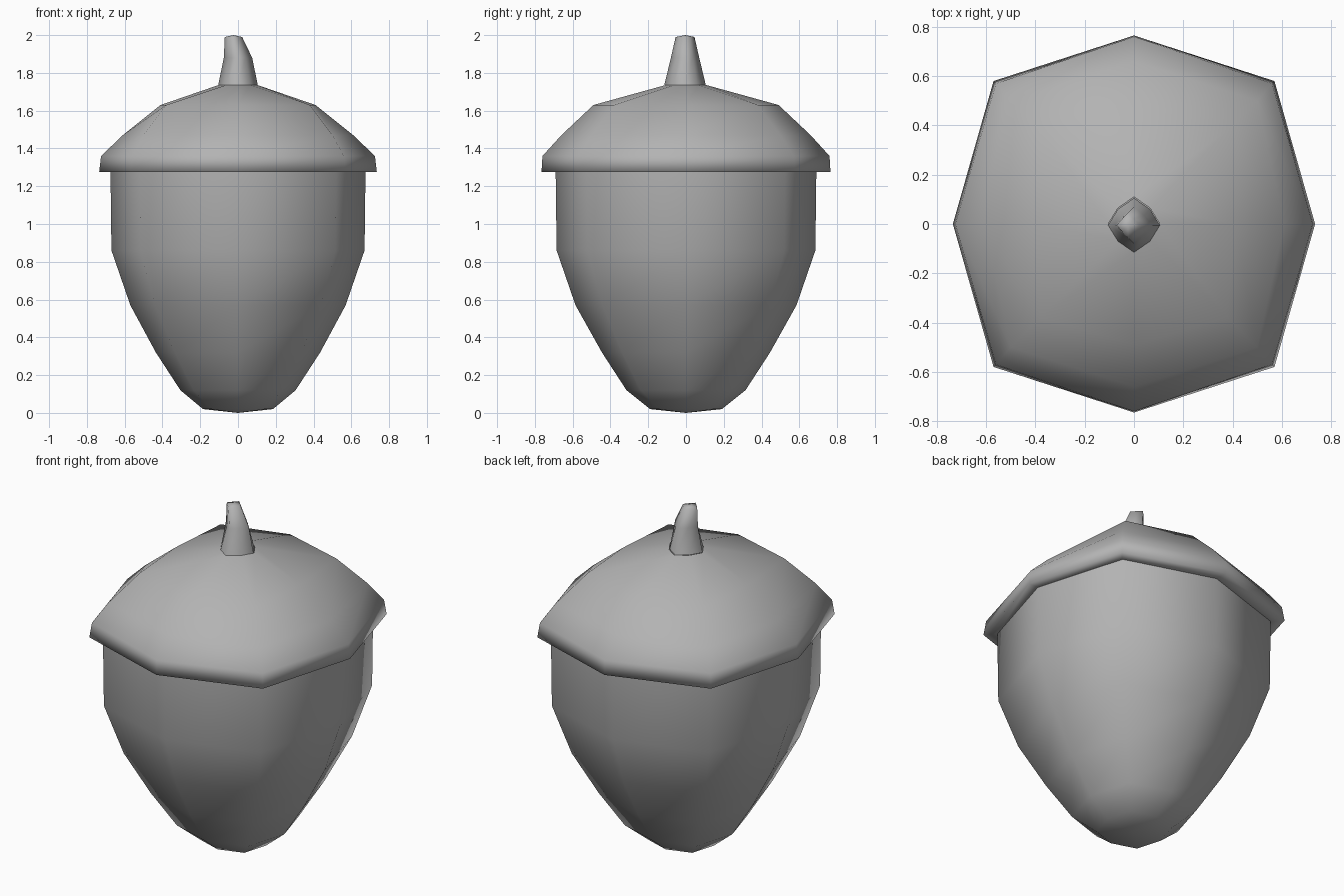
import bpy

cube = bpy.data.objects.get("Cube")
if cube:
    bpy.data.objects.remove(cube)

grey = bpy.data.materials.new("plain grey")
grey.use_nodes = True
colour = (0.45, 0.45, 0.45, 1)
grey.diffuse_color = colour
grey.node_tree.nodes["Principled BSDF"].inputs["Base Color"].default_value = colour


def octagon(z, x, y, dx, dy, cx=0, cy=0):
    """Eight points: four on the axes, four on the diagonals."""
    signs = [(1, 0), (1, 1), (0, 1), (-1, 1), (-1, 0), (-1, -1), (0, -1), (1, -1)]
    return [(cx + sx * (dx if sy else x), cy + sy * (dy if sx else y), z) for sx, sy in signs]


def loft(name, rings, bottom=None, top=None):
    """Skin a stack of octagons, with optional end points."""
    verts = [p for ring in rings for p in ring]
    faces = []
    for r in range(len(rings) - 1):
        for i in range(8):
            a, b = r * 8 + i, r * 8 + (i + 1) % 8
            faces.append((a, b, b + 8, a + 8))
    last = len(rings) * 8 - 8
    if bottom:
        verts.append(bottom)
        faces += [((i + 1) % 8, i, len(verts) - 1) for i in range(8)]
    if top:
        verts.append(top)
        faces += [(last + i, last + (i + 1) % 8, len(verts) - 1) for i in range(8)]
    mesh = bpy.data.meshes.new(name)
    mesh.from_pydata(verts, [], faces)
    mesh.materials.append(grey)
    mesh.shade_smooth()
    obj = bpy.data.objects.new(name, mesh)
    bpy.context.collection.objects.link(obj)
    return obj


# Nut body, tapering to a blunt point
body = [(0.02, 0.185, 0.19), (0.12, 0.305, 0.315), (0.32, 0.435, 0.445),
        (0.57, 0.57, 0.585), (0.86, 0.67, 0.685), (1.275, 0.675, 0.69)]
loft("nut_body", [octagon(z, x, y, x * 0.77, y * 0.76) for z, x, y in body],
     bottom=(0, 0, 0))

# Cap with a flat underside, a rim and a domed top
cap = [(1.275, 0.675, 0.69, 0.52, 0.52), (1.275, 0.735, 0.765, 0.57, 0.58),
       (1.36, 0.725, 0.76, 0.56, 0.57), (1.47, 0.61, 0.66, 0.5, 0.5),
       (1.63, 0.41, 0.49, 0.38, 0.38), (1.735, 0.105, 0.11, 0.065, 0.065)]
loft("cap", [octagon(*ring) for ring in cap])

# Stem, leaning slightly to one side
stem = [(1.735, 0.105, 0.11, 0.065, 0.065, 0, -0.005),
        (1.88, 0.075, 0.075, 0.04, 0.04, 0, -0.005),
        (1.99, 0.046, 0.05, 0.024, 0.026, -0.024, -0.005)]
loft("stem", [octagon(*ring) for ring in stem], top=(-0.024, -0.005, 2))
